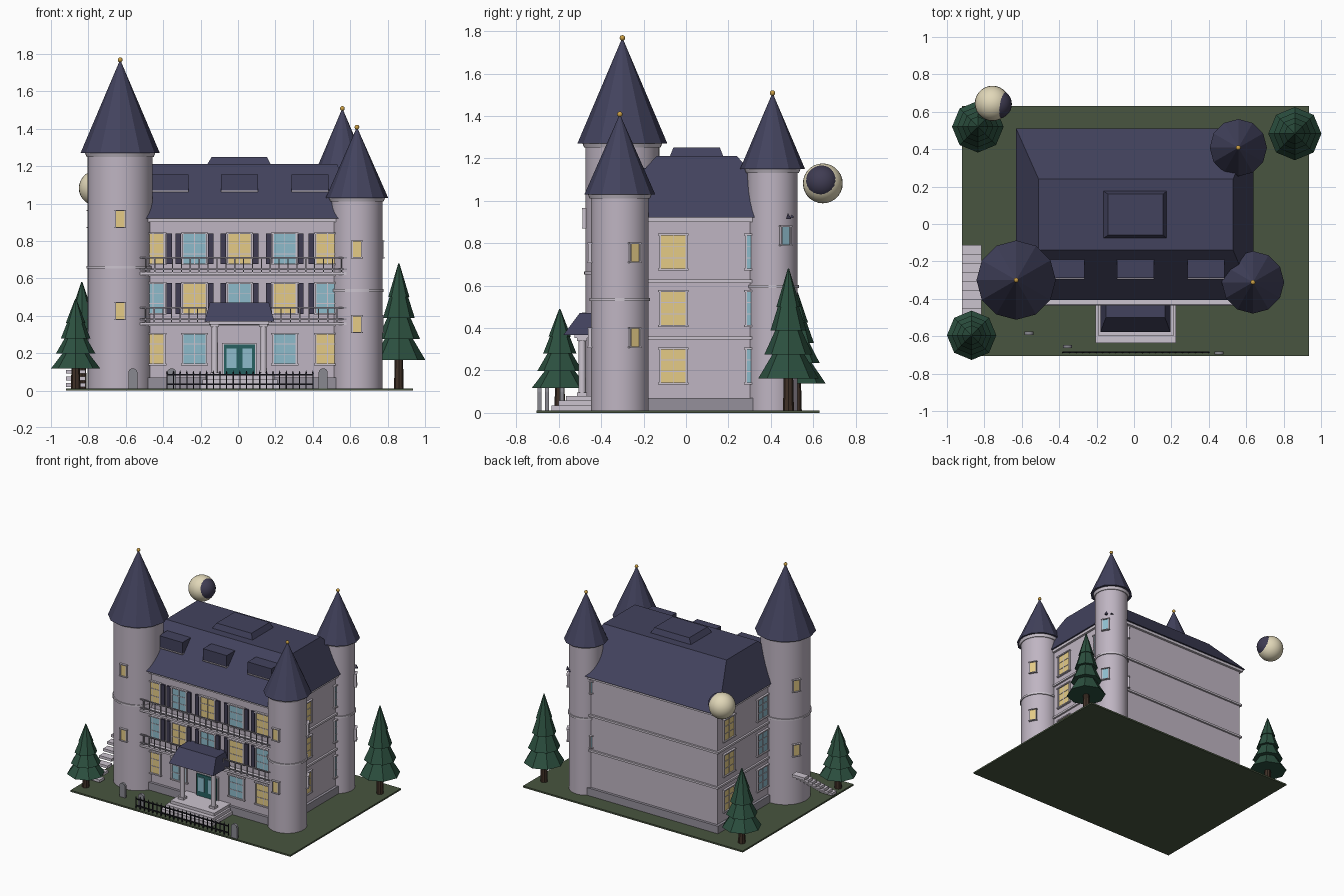
import bpy, bmesh, math
from mathutils import Matrix, Vector

if "Cube" in bpy.data.objects:
    bpy.data.objects.remove(bpy.data.objects["Cube"])

COL = dict(wall=(.52, .46, .54), trim=(.6, .55, .62), stone=(.3, .28, .33), roof=(.055, .055, .11),
           grass=(.065, .09, .05), leaf=(.025, .08, .05), bark=(.05, .03, .02), yellow=(.78, .6, .24),
           blue=(.27, .5, .6), shutter=(.05, .045, .085), door=(.02, .12, .12), iron=(.01, .01, .015),
           gold=(.6, .35, .06), moon=(.75, .68, .48), grave=(.25, .25, .28))
parts = {}


def bm_of(name, mat):
    """One growing mesh per named part."""
    if name not in parts:
        parts[name] = (bmesh.new(), mat)
    return parts[name][0]


def box(name, mat, c, s, rot=0):
    m = Matrix.Translation(c) @ Matrix.Rotation(rot, 4, 'Z') @ Matrix.Diagonal((*s, 1))
    bmesh.ops.create_cube(bm_of(name, mat), size=1, matrix=m)


def span(name, mat, x0, x1, y0, y1, z0, z1):
    box(name, mat, ((x0 + x1) / 2, (y0 + y1) / 2, (z0 + z1) / 2), (x1 - x0, y1 - y0, z1 - z0))


def cone(name, mat, x, y, z0, z1, r0, r1, n=32):
    bmesh.ops.create_cone(bm_of(name, mat), cap_ends=True, segments=n, radius1=r0, radius2=r1,
                          depth=z1 - z0, matrix=Matrix.Translation((x, y, (z0 + z1) / 2)))


def ball(name, mat, c, r, n=24):
    bmesh.ops.create_uvsphere(bm_of(name, mat), u_segments=n, v_segments=n // 2, radius=r,
                              matrix=Matrix.Translation(c))


def frustum(name, mat, lo, hi, z0, z1):
    """Hipped block between two rectangles (x0, x1, y0, y1)."""
    bm = bm_of(name, mat)
    rings = [[bm.verts.new((x, y, z)) for x, y in
              ((r[0], r[2]), (r[1], r[2]), (r[1], r[3]), (r[0], r[3]))] for r, z in ((lo, z0), (hi, z1))]
    a, b = rings
    bm.faces.new(a[::-1])
    bm.faces.new(b)
    for i in range(4):
        j = (i + 1) % 4
        bm.faces.new((a[i], a[j], b[j], b[i]))


def window(x, y, z, ang, glass, w=.125, h=.165, cols=2, rows=3, shutters=False):
    """Framed window at a wall point, facing the angle (degrees)."""
    a = math.radians(ang)
    n, t = Vector((math.cos(a), math.sin(a), 0)), Vector((-math.sin(a), math.cos(a), 0))

    def bar(name, mat, u, v, out, su, sv, d):
        box(name, mat, Vector((x, y, z)) + t * u + n * out + Vector((0, 0, v)), (su, d, sv), a + math.pi / 2)
    f = .009 if w > .1 else .006
    bar("window_glass_" + glass, glass, 0, 0, 0, w, h, .012)
    for s in (-1, 1):
        bar("window_frames", "trim", s * w / 2, 0, .004, f, h + f, .018)
        bar("window_frames", "trim", 0, s * h / 2, .005, w + f * 2.2, f, .022)
        if shutters:
            bar("shutters", "shutter", s * (w / 2 + .024), 0, .006, .03, h, .014)
    for i in range(1, cols):
        bar("window_frames", "trim", w * (i / cols - .5), 0, .003, .004, h, .012)
    for i in range(1, rows):
        bar("window_frames", "trim", 0, h * (i / rows - .5), .003, w, .004, .012)


# Lawn
span("lawn", "grass", -.92, .935, -.705, .63, 0, .012)

# Main house: walls, plinth, storey bands, cornice
X0, X1, Y0, Y1 = -.60, .61, -.37, .48
span("house_walls", "wall", X0, X1, Y0, Y1, .01, .92)
for e, z0, z1, nm, mt in ((.02, .01, .07, "plinth", "stone"), (.014, .345, .36, "storey_bands", "trim"),
                          (.014, .613, .628, "storey_bands", "trim"), (.018, .9, .92, "cornice", "trim")):
    span(nm, mt, X0 - e, X1 + e, Y0 - e, Y1 + e, z0, z1)

# Mansard roof, roof lantern, dormers
frustum("main_roof", "roof", (-.63, .64, -.405, .51), (-.51, .53, -.14, .24), .92, 1.21)
frustum("roof_lantern", "roof", (-.17, .18, -.08, .18), (-.14, .155, -.06, .16), 1.2, 1.25)
for cx in (-.365, .008, .385):
    span("dormers", "roof", cx - .1, cx + .1, -.29, -.18, 1.07, 1.155)
    span("dormer_sills", "trim", cx - .1, cx + .1, -.295, -.25, 1.062, 1.07)

# Front windows with shutters
rows = [(.758, "ybyby"), (.493, "bybyb"), (.222, "yb.by")]
for z, pat in rows:
    for cx, k in zip((-.455, -.233, .008, .25, .478), pat):
        if k != ".":
            window(cx, Y0, z, -90, "yellow" if k == "y" else "blue", shutters=z > .3)
    # Side windows
    for cy, r, l in ((-.06, "yellow", "blue"), (.345, "blue", "yellow")):
        window(X1, cy, z, 0, r)
        window(X0, cy, z, 180, l)

# Balconies with railings
for z, gaps in ((.63, None), (.362, (-.17, .18))):
    span("balcony_floors", "trim", -.54, .58, -.437, Y0, z - .012, z + .003)
    for a, b in ([(-.54, .6)] if not gaps else [(-.54, gaps[0]), (gaps[1], .58)]):
        for dz in (.015, .077):
            span("balcony_railings", "stone", a, b, -.437, -.428, z + dz, z + dz + .007)
        n = round((b - a) / .048)
        for i in range(n + 1):
            box("balcony_railings", "stone", (a + (b - a) * i / n, -.432, z + .04), (.006, .006, .08))

# Towers: x, y, radius, wall top, roof radius, roof top, band z, glass, window heights
towers = [(-.63, -.30, .174, 1.27, .212, 1.76, .66, "yellow", (.917, .425)),
          (.636, -.312, .136, 1.03, .167, 1.40, .535, "yellow", (.755, .355)),
          (.558, .408, .118, 1.15, .153, 1.50, .595, "blue", (.835, .42))]
for x, y, r, zt, rr, za, zb, g, zs in towers:
    cone("tower_walls", "wall", x, y, .01, zt, r, r, 40)
    cone("tower_bands", "trim", x, y, zb - .007, zb + .007, r + .007, r + .007, 40)
    cone("tower_cornices", "trim", x, y, zt - .02, zt, r + .006, r + .014, 40)
    cone("tower_roofs", "roof", x, y, zt, za, rr, .004, 12)
    ball("finials", "gold", (x, y, za + .008), .013, 12)
    for z in zs:
        for ang in (-90, 30, 150):
            a = math.radians(ang)
            window(x + r * math.cos(a), y + r * math.sin(a), z, ang, g, .05, .09, 1, 1)

# Porch: steps, columns, beam, hipped roof
for z0, z1, yf, e in ((.01, .035, -.635, .215), (.035, .058, -.6, .2), (.058, .08, -.565, .185)):
    span("porch_steps", "trim", .01 - e, .01 + e, yf, Y0, z0, z1)
for cx in (-.125, .136):
    cone("porch_columns", "trim", cx, -.49, .08, .36, .018, .016, 20)
    for z in (.08, .34):
        box("porch_columns", "trim", (cx, -.49, z + .008), (.046, .046, .016))
span("porch_beam", "trim", -.155, .165, -.525, Y0, .352, .372)
frustum("porch_roof", "roof", (-.18, .195, -.578, Y0), (-.15, .165, -.5, Y0), .368, .472)

# Double door with pale panels
span("door_frame", "trim", -.085, .1, Y0 - .012, Y0, .08, .255)
span("door_leaves", "door", -.076, .091, Y0 - .02, Y0, .08, .246)
for cx in (-.035, .05):
    span("door_panels", "blue", cx - .026, cx + .026, Y0 - .026, Y0, .12, .225)

# Outside stair on the left side, rising to the back
for i in range(8):
    box("side_stair", "trim", (-.868, -.475 + i * .048, .03 + i * .035), (.105, .055, .02))

# Iron fence in front
for z in (.03, .08):
    span("iron_fence", "iron", -.38, .4, -.69, -.683, z, z + .008)
for i in range(23):
    x = -.38 + .78 * i / 22
    span("iron_fence", "iron", x - .003, x + .003, -.69, -.683, .01, .092)
    cone("iron_fence", "iron", x, -.6865, .09, .108, .006, 0, 4)

# Rounded gravestones
for x, y in ((-.562, -.585), (-.355, -.655), (.455, -.69)):
    span("gravestones", "grave", x - .024, x + .024, y - .009, y + .009, .01, .095)
    bmesh.ops.create_cone(bm_of("gravestones", "grave"), cap_ends=True, segments=20, radius1=.024, radius2=.024,
                          depth=.018, matrix=Matrix.Translation((x, y, .095)) @ Matrix.Rotation(math.pi / 2, 4, 'X'))

# Fir trees: stacked eight-sided cones
for x, y, h, r in ((.86, .483, .68, .142), (-.835, .52, .58, .138), (-.868, -.595, .49, .132)):
    cone("tree_trunks", "bark", x, y, .005, h * .4, .026, .02, 8)
    for i in range(4):
        z = h * (.24 + .165 * i)
        cone("tree_foliage", "leaf", x, y, z, h if i == 3 else z + h * .3, r * (1 - .2 * i), .003 if i == 3 else r * .15, 8)

# Moon with a dark cap, and a small bat on the back tower
ball("moon", "moon", (-.757, .645, 1.082), .094, 28)
ball("moon_shadow", "shutter", (-.732, .641, 1.089), .079, 28)
cone("bat", "shutter", .665, .48, .915, .94, .016, .002, 3)

# Turn every part into an object
mats = {}
for k, c in COL.items():
    mats[k] = bpy.data.materials.new(k)
    mats[k].diffuse_color = (*c, 1)
for name, (bm, mat) in parts.items():
    bmesh.ops.recalc_face_normals(bm, faces=bm.faces)
    me = bpy.data.meshes.new(name)
    bm.to_mesh(me)
    bm.free()
    me.materials.append(mats[mat])
    ob = bpy.data.objects.new(name, me)
    bpy.context.collection.objects.link(ob)
    if name in ("tower_walls", "tower_bands", "tower_cornices", "finials", "porch_columns", "gravestones",
                "moon", "moon_shadow"):
        bpy.ops.object.select_all(action='DESELECT')
        ob.select_set(True)
        bpy.context.view_layer.objects.active = ob
        bpy.ops.object.shade_smooth_by_angle(angle=math.radians(35))

for m in bpy.data.materials:
    if m.users and not m.is_grease_pencil:
        m.use_nodes = True
        m.node_tree.nodes["Principled BSDF"].inputs["Base Color"].default_value = m.diffuse_color
